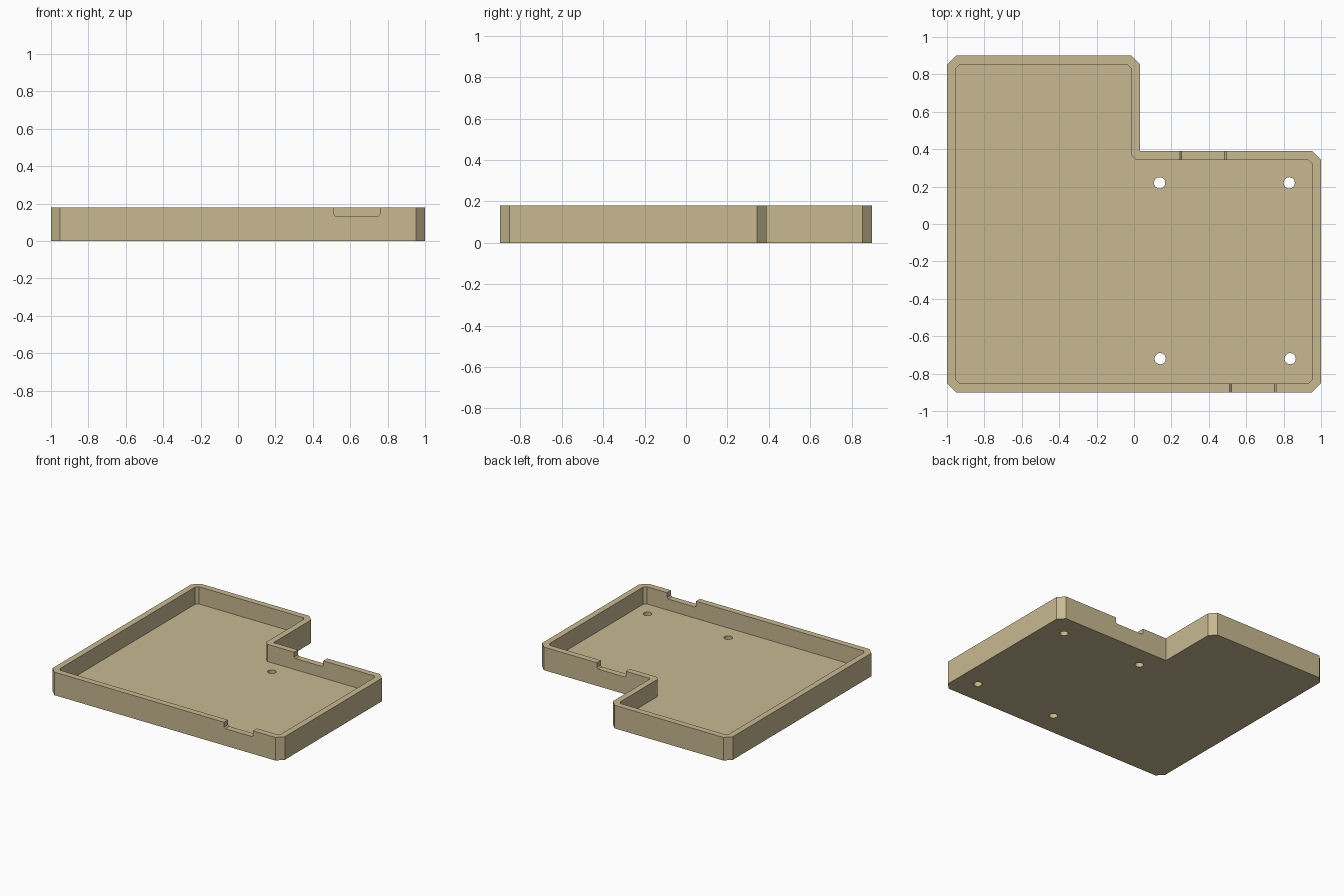
import bpy
import math
from mathutils import Matrix

if "Cube" in bpy.data.objects:
    bpy.data.objects.remove(bpy.data.objects["Cube"])

HEIGHT, FLOOR, WALL, NOTCH_Z = 0.18, 0.046, 0.048, 0.133

tan = bpy.data.materials.new("tan plastic")
tan.diffuse_color = (0.58, 0.485, 0.287, 1)
tan.use_nodes = True
tan.node_tree.nodes["Principled BSDF"].inputs["Base Color"].default_value = tan.diffuse_color


def prism(name, outline, depth, matrix=Matrix()):
    """Extrude a 2D outline along local z."""
    n = len(outline)
    verts = [matrix @ Matrix.Translation((x, y, z)).to_translation()
             for z in (0, depth) for x, y in outline]
    faces = [tuple(reversed(range(n))), tuple(range(n, 2 * n))]
    faces += [(i, (i + 1) % n, n + (i + 1) % n, n + i) for i in range(n)]
    mesh = bpy.data.meshes.new(name)
    mesh.from_pydata(verts, [], faces)
    mesh.materials.append(tan)
    obj = bpy.data.objects.new(name, mesh)
    bpy.context.collection.objects.link(obj)
    return obj


def l_outline(inset, chamfer, elbow):
    """L shape with chamfered outer corners and an optional cut inner elbow."""
    left, right, front, back = -1 + inset, 1 - inset, -0.9 + inset, 0.9 - inset
    mid_x, mid_y, c = 0.033 - inset, 0.39 - inset, chamfer
    pts = [(left + c, front), (right - c, front), (right, front + c),
           (right, mid_y - c), (right - c, mid_y)]
    pts += [(mid_x + elbow, mid_y), (mid_x, mid_y + elbow)] if elbow else [(mid_x, mid_y)]
    pts += [(mid_x, back - c), (mid_x - c, back), (left + c, back),
            (left, back - c), (left, front + c)]
    return pts


# Tray body
tray = prism("tray", l_outline(0, 0.048, 0), HEIGHT)

# Recess inside the walls
cutters = [prism("recess_cutter", l_outline(WALL, 0.02, 0.028), HEIGHT,
                 Matrix.Translation((0, 0, FLOOR)))]

# Cable notches in the front and back walls, with small cut lower corners
for name, x0, y_far in (("front_notch_cutter", 0.51, -0.83), ("back_notch_cutter", 0.245, 0.42)):
    x1, c = x0 + 0.25, 0.01
    profile = [(x0 + c, NOTCH_Z), (x1 - c, NOTCH_Z), (x1, NOTCH_Z + c),
               (x1, 0.25), (x0, 0.25), (x0, NOTCH_Z + c)]
    place = Matrix.Translation((0, y_far, 0)) @ Matrix.Rotation(math.pi / 2, 4, 'X')
    cutters.append(prism(name, profile, 0.1, place))

# Screw holes through the floor
circle = [(0.03 * math.cos(a * math.tau / 24), 0.03 * math.sin(a * math.tau / 24))
          for a in range(24)]
for x, y in ((0.137, 0.22), (0.83, 0.22), (0.14, -0.72), (0.835, -0.72)):
    cutters.append(prism("hole_cutter", circle, 0.2, Matrix.Translation((x, y, -0.1))))

# Cut everything out of the body
bpy.context.view_layer.objects.active = tray
for cutter in cutters:
    cutter.hide_render = True
    mod = tray.modifiers.new(cutter.name, 'BOOLEAN')
    mod.operation, mod.solver, mod.object = 'DIFFERENCE', 'EXACT', cutter
    bpy.ops.object.modifier_apply(modifier=mod.name)
    bpy.data.objects.remove(cutter)
